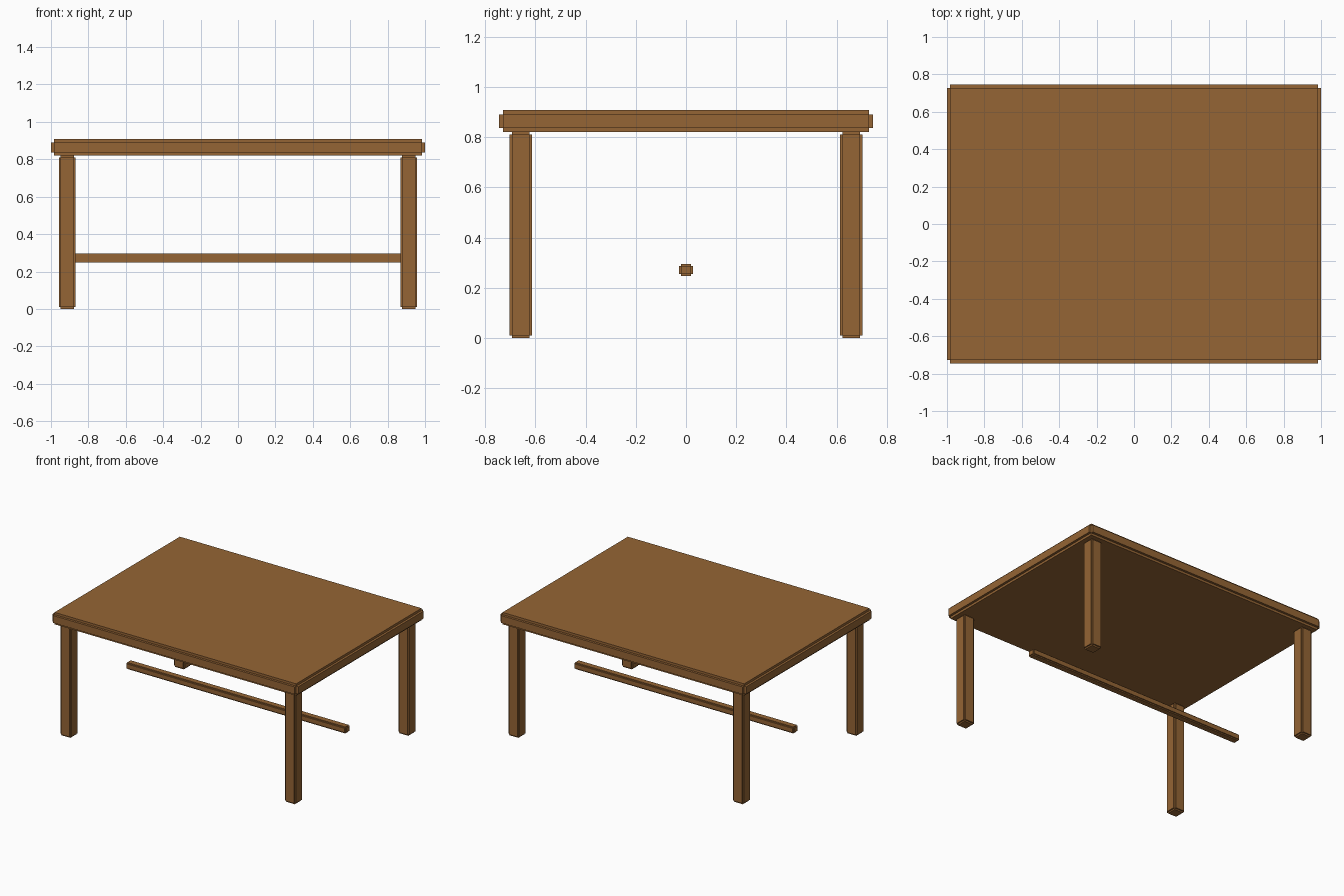
import bpy
import bmesh
from mathutils import Matrix, Vector

if "Cube" in bpy.data.objects:
    bpy.data.objects.remove(bpy.data.objects["Cube"])

wood = bpy.data.materials.new("wood")
wood.diffuse_color = (0.30, 0.13, 0.035, 1)
wood.use_nodes = True
wood.node_tree.nodes["Principled BSDF"].inputs["Base Color"].default_value = wood.diffuse_color


def stepped_block(name, center, half, step):
    """Block with stepped edges: three crossing boxes, each full length on one axis."""
    bm = bmesh.new()
    for axis in range(3):
        size = [2 * (h if i == axis else h - step) for i, h in enumerate(half)]
        # side boxes: widen so only the edges, not the faces, are cut back
        bmesh.ops.create_cube(
            bm, size=1,
            matrix=Matrix.Translation(center) @ Matrix.Diagonal(Vector(size + [1])))
    mesh = bpy.data.meshes.new(name)
    bm.to_mesh(mesh)
    bm.free()
    mesh.materials.append(wood)
    obj = bpy.data.objects.new(name, mesh)
    bpy.context.collection.objects.link(obj)
    return obj


# Table top
stepped_block("table_top", (0, 0, 0.864), (1.0, 0.745, 0.044), 0.017)

# Four legs
for side, sx in (("left", -1), ("right", 1)):
    for end, sy in (("front", -1), ("back", 1)):
        stepped_block(f"{end}_{side}_leg", (sx * 0.913, sy * 0.659, 0.41),
                      (0.045, 0.045, 0.41), 0.01)

# Central stretcher bar
stepped_block("stretcher", (0, 0, 0.271), (0.895, 0.028, 0.024), 0.008)
